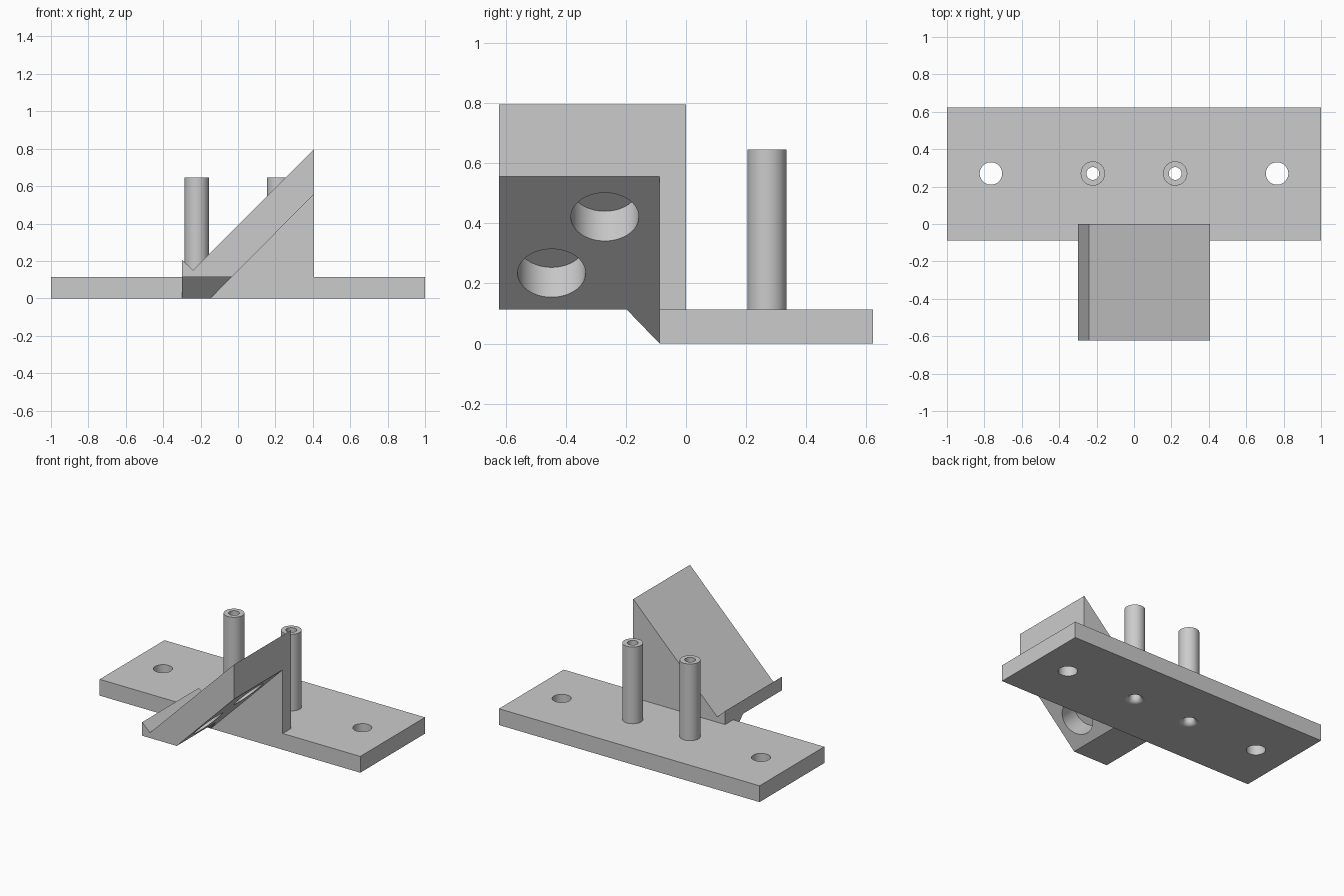
import bpy, bmesh, math
from mathutils import Matrix, Vector

cube = bpy.data.objects.get("Cube")
if cube:
    bpy.data.objects.remove(cube, do_unlink=True)

GREY = (0.6, 0.6, 0.6, 1.0)
grey = bpy.data.materials.new("light grey")
grey.use_nodes = True
grey.diffuse_color = GREY
grey.node_tree.nodes["Principled BSDF"].inputs["Base Color"].default_value = GREY

PLATE_H = 0.113      # plate thickness
PLATE_FRONT = -0.088
BACK = 0.622         # half depth of the whole model
PIN_Y = 0.27
PIN_TOP = 0.645
BORE = 0.034
FLARE = 0.033


def finish(bm, name):
    bmesh.ops.recalc_face_normals(bm, faces=bm.faces)
    mesh = bpy.data.meshes.new(name)
    bm.to_mesh(mesh)
    bm.free()
    mesh.materials.append(grey)
    obj = bpy.data.objects.new(name, mesh)
    bpy.context.collection.objects.link(obj)
    return obj


def prism(name, profile, start, depth):
    """Extrude a closed loop of 3D points along one direction."""
    bm = bmesh.new()
    face = bm.faces.new([bm.verts.new(Vector(start) + Vector(p)) for p in profile])
    new = bmesh.ops.extrude_face_region(bm, geom=[face])["geom"]
    bmesh.ops.translate(bm, vec=depth, verts=[v for v in new if isinstance(v, bmesh.types.BMVert)])
    return finish(bm, name)


def lathe(name, profile, x, y, sides=64):
    """Solid of revolution about z from (radius, height) pairs."""
    bm = bmesh.new()
    rings = []
    for r, z in profile:
        angles = [2 * math.pi * i / sides for i in range(sides)]
        rings.append([bm.verts.new((x + r * math.cos(a), y + r * math.sin(a), z)) for a in angles])
    for low, high in zip(rings, rings[1:]):
        for i in range(sides):
            j = (i + 1) % sides
            bm.faces.new((low[i], low[j], high[j], high[i]))
    bm.faces.new(rings[0])
    bm.faces.new(rings[-1])
    return finish(bm, name)


def activate(obj):
    bpy.ops.object.select_all(action="DESELECT")
    obj.select_set(True)
    bpy.context.view_layer.objects.active = obj


def cut(obj, cutter):
    activate(obj)
    mod = obj.modifiers.new("cut", "BOOLEAN")
    mod.operation = "DIFFERENCE"
    mod.solver = "EXACT"
    mod.object = cutter
    bpy.ops.object.modifier_apply(modifier=mod.name)
    bpy.data.objects.remove(cutter, do_unlink=True)


def smooth(obj):
    activate(obj)
    bpy.ops.object.shade_smooth_by_angle(angle=math.radians(30))
    mod = obj.modifiers.new("flat faces", "WEIGHTED_NORMAL")
    mod.keep_sharp = True


# Mounting plate with a screw hole at each end
plate = prism("mounting_plate",
              [(-1, PLATE_FRONT, 0), (1, PLATE_FRONT, 0), (1, BACK, 0), (-1, BACK, 0)],
              (0, 0, 0), (0, 0, PLATE_H))

# Bore profile, rounded where it meets the underside
bore = [(BORE + FLARE, -0.1)]
for i in range(9):
    a = math.pi / 2 * (1 - i / 8)
    bore.append((BORE + FLARE * (1 - math.cos(a)), FLARE * (1 - math.sin(a))))
bore.append((BORE, 1))

for side, s in (("left", 1), ("right", -1)):
    cut(plate, lathe("screw_cutter", [(0.06, -0.1), (0.06, 0.3)], s * 0.765, PIN_Y))
    cut(plate, lathe("bore_cutter", bore, s * 0.22, PIN_Y))
    # Hollow guide pin
    pin = lathe(side + "_pin", [(0.065, PLATE_H), (0.065, PIN_TOP)], s * 0.22, PIN_Y)
    cut(pin, lathe("bore_cutter", [(BORE, 0), (BORE, 1)], s * 0.22, PIN_Y))
    smooth(pin)
smooth(plate)

# Sloping slab with a small lip at its foot
slab = prism("sloping_slab",
             [(-0.30, 0, 0), (-0.147, 0, 0), (0.405, 0, 0.555), (0.405, 0, 0.795),
              (-0.24, 0, 0.15), (-0.30, 0, 0.207)],
             (0, -BACK, 0), (0, BACK, 0))

# Trim under the slab: level overhang, bevelled support, seat on the plate
cut(slab, prism("trim_cutter",
                [(0, -0.8, PLATE_H), (0, -0.197, PLATE_H), (0, PLATE_FRONT, 0),
                 (0, PLATE_FRONT, PLATE_H), (0, 0.1, PLATE_H), (0, 0.1, -0.1), (0, -0.8, -0.1)],
                (-0.6, 0, 0), (1.2, 0, 0)))

# Two blind round pockets, square to the sloping underside
into_slab = Matrix.Rotation(math.radians(-45), 4, "Y")
for y, z in ((-0.27, 0.4215), (-0.447, 0.235)):
    cutter = lathe("pocket_cutter", [(0.113, -0.2), (0.113, 0.139)], 0, 0)
    cutter.data.transform(Matrix.Translation((z - 0.15, y, z)) @ into_slab)
    cut(slab, cutter)
smooth(slab)

# Upright web that carries the slab on the plate
prism("support_web",
      [(-0.0346, 0, PLATE_H), (0.405, 0, PLATE_H), (0.405, 0, 0.555)],
      (0, PLATE_FRONT, 0), (0, -PLATE_FRONT, 0))
